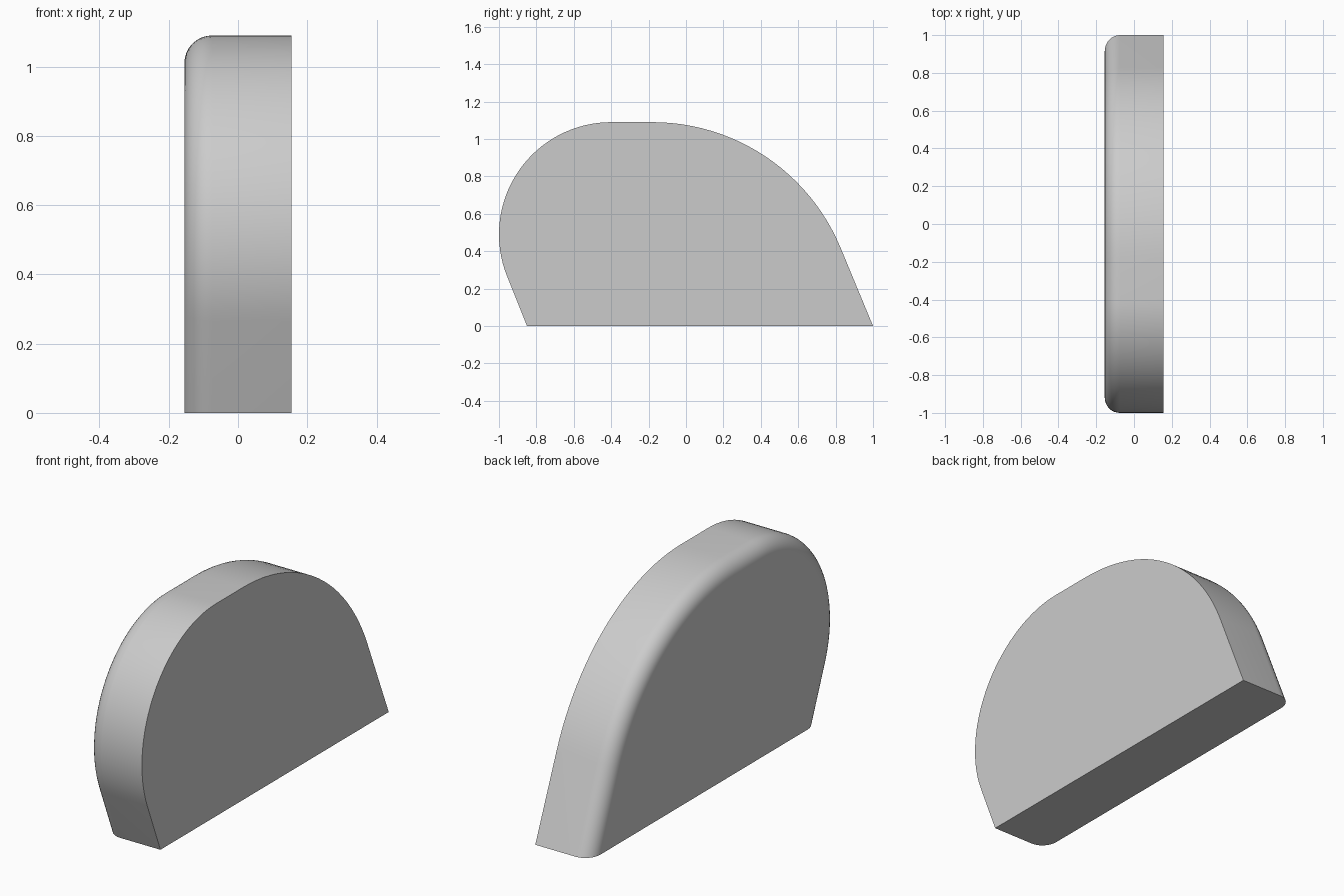
import bpy, bmesh
from math import sin, cos, radians

cube = bpy.data.objects.get("Cube")
if cube:
    bpy.data.objects.remove(cube, do_unlink=True)

HALF_WIDTH = 0.155
ROUND = 0.08
HEIGHT = 1.09


def arc(cy, radius, start, end, steps):
    """Points on an arc that touches the top line, angles in degrees."""
    angles = [radians(start + (end - start) * i / steps) for i in range(steps + 1)]
    return [(cy + radius * cos(a), HEIGHT - radius + radius * sin(a)) for a in angles]


# Side outline: flat base, sloped ends, large rear arc, smaller front arc
outline = [(-0.85, 0), (1, 0)]
outline += arc(-0.18, HEIGHT, 22.5, 90, 24)
outline += arc(-0.4, 0.6, 90, 202, 32)

# Extrude the outline across the width
bm = bmesh.new()
face = bm.faces.new([bm.verts.new((-HALF_WIDTH, y, z)) for y, z in outline])
extruded = bmesh.ops.extrude_face_region(bm, geom=[face], use_keep_orig=True)
moved = [g for g in extruded["geom"] if isinstance(g, bmesh.types.BMVert)]
bmesh.ops.translate(bm, verts=moved, vec=(2 * HALF_WIDTH, 0, 0))
bmesh.ops.recalc_face_normals(bm, faces=bm.faces)

# Round the outer rim on the right side, leaving the base edge sharp
rim = [e for e in bm.edges
       if all(v.co.x < 0 for v in e.verts) and any(v.co.z > 0.01 for v in e.verts)]
bmesh.ops.bevel(bm, geom=rim, offset=ROUND, offset_type="OFFSET", segments=8,
                profile=0.5, affect="EDGES", clamp_overlap=False)

mesh = bpy.data.meshes.new("rounded_side_panel")
bm.to_mesh(mesh)
bm.free()
panel = bpy.data.objects.new("rounded_side_panel", mesh)
bpy.context.collection.objects.link(panel)

# Single light grey colour
grey = bpy.data.materials.new("light_grey")
grey.use_nodes = True
colour = (0.6, 0.6, 0.6, 1)
grey.diffuse_color = colour
grey.node_tree.nodes["Principled BSDF"].inputs["Base Color"].default_value = colour
mesh.materials.append(grey)

# Smooth curves with crisp edges
bpy.ops.object.select_all(action="DESELECT")
panel.select_set(True)
bpy.context.view_layer.objects.active = panel
bpy.ops.object.shade_smooth_by_angle(angle=radians(30))
